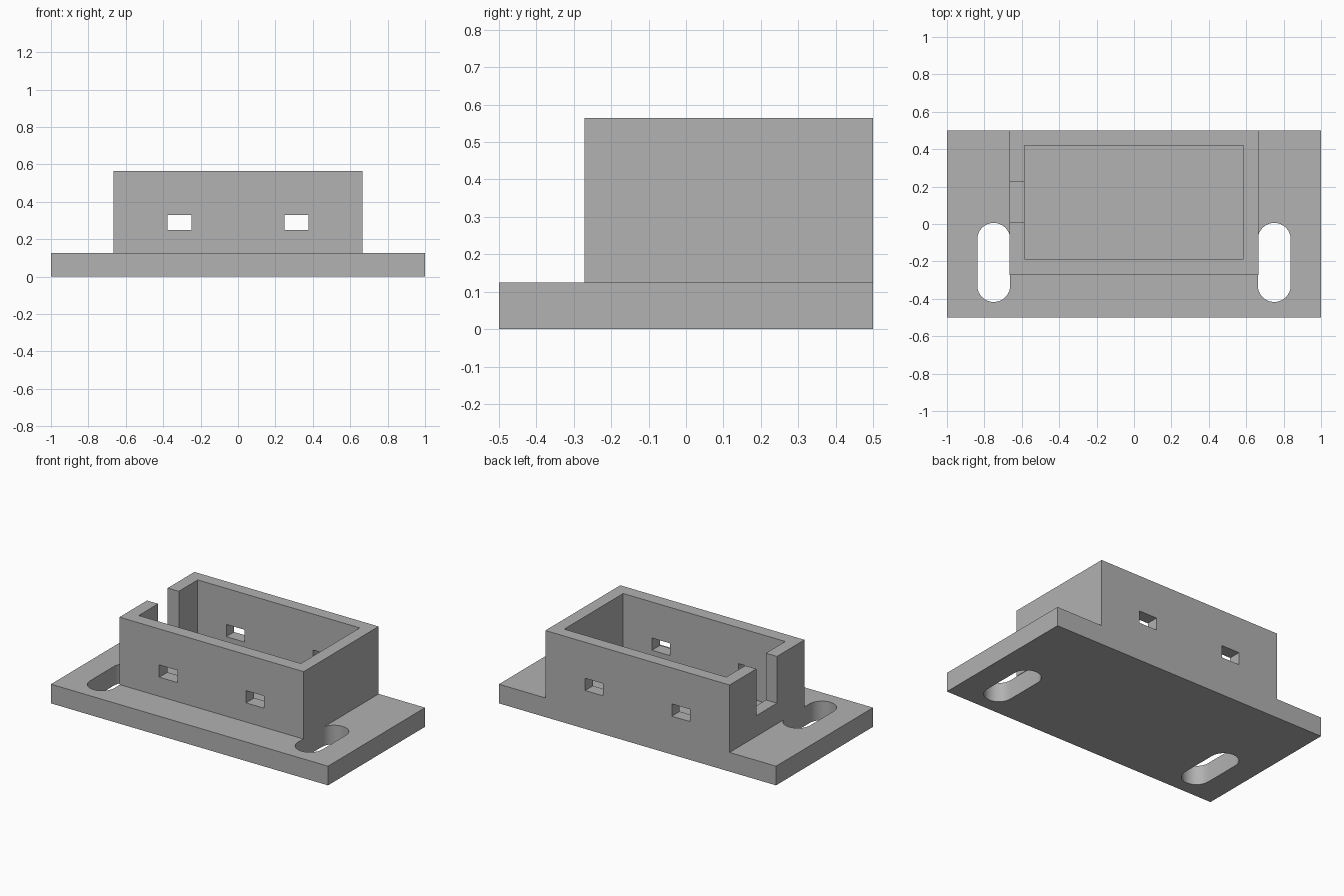
import bpy, bmesh
from math import pi, sin, cos

cube = bpy.data.objects.get("Cube")
if cube:
    bpy.data.objects.remove(cube, do_unlink=True)

grey = bpy.data.materials.new("plain grey")
grey.use_nodes = True
grey.diffuse_color = (0.445, 0.445, 0.445, 1)
grey.node_tree.nodes["Principled BSDF"].inputs["Base Color"].default_value = grey.diffuse_color


def prism(name, outline, z0, z1):
    """Extrude a counter-clockwise outline from z0 to z1."""
    bm = bmesh.new()
    bottom = bm.faces.new([bm.verts.new((x, y, z0)) for x, y in outline])
    top = bmesh.ops.extrude_face_region(bm, geom=[bottom])["geom"]
    verts = [v for v in top if isinstance(v, bmesh.types.BMVert)]
    bmesh.ops.translate(bm, verts=verts, vec=(0, 0, z1 - z0))
    bmesh.ops.recalc_face_normals(bm, faces=bm.faces)
    mesh = bpy.data.meshes.new(name)
    bm.to_mesh(mesh)
    bm.free()
    mesh.materials.append(grey)
    obj = bpy.data.objects.new(name, mesh)
    bpy.context.collection.objects.link(obj)
    return obj


def box(name, x0, x1, y0, y1, z0, z1):
    return prism(name, [(x0, y0), (x1, y0), (x1, y1), (x0, y1)], z0, z1)


def slot(name, x, y0, y1, r, z0, z1, n=16):
    """Long hole with round ends, running along y."""
    arc = [(r * cos(pi * i / n), r * sin(pi * i / n)) for i in range(n + 1)]
    outline = [(x + a, y1 - r + b) for a, b in arc] + [(x - a, y0 + r - b) for a, b in arc]
    return prism(name, outline, z0, z1)


def cut(obj, cutter):
    """Subtract the cutter from the object, then discard it."""
    cutter.hide_render = True
    mod = obj.modifiers.new("cut", "BOOLEAN")
    mod.operation, mod.solver, mod.object = "DIFFERENCE", "EXACT", cutter
    bpy.ops.object.select_all(action="DESELECT")
    obj.select_set(True)
    bpy.context.view_layer.objects.active = obj
    bpy.ops.object.modifier_apply(modifier=mod.name)
    bpy.data.objects.remove(cutter, do_unlink=True)


BASE_TOP, TOP = 0.125, 0.565

# Base plate with two mounting slots
base = box("base_plate", -1, 1, -0.5, 0.5, 0, BASE_TOP)
for side in (-1, 1):
    cut(base, slot("slot_cutter", side * 0.75, -0.417, 0.006, 0.088, -0.1, 0.3))

# Open housing, flush with the back of the plate
housing = box("housing", -0.665, 0.665, -0.272, 0.5, BASE_TOP, TOP)
cut(housing, box("cavity_cutter", -0.585, 0.585, -0.188, 0.42, 0, 1))

# Small windows through the front and back walls
for side in (-1, 1):
    x = side * 0.313
    cut(housing, box("window_cutter", x - 0.065, x + 0.065, -1, 1, 0.25, 0.33))

# Notch in the right end wall
cut(housing, box("notch_cutter", -0.8, -0.4, 0.012, 0.225, 0.26, 1))

# Smooth slot ends, sharp edges elsewhere
for obj in (base, housing):
    bpy.ops.object.select_all(action="DESELECT")
    obj.select_set(True)
    bpy.context.view_layer.objects.active = obj
    bpy.ops.object.shade_smooth_by_angle(angle=pi / 6)
